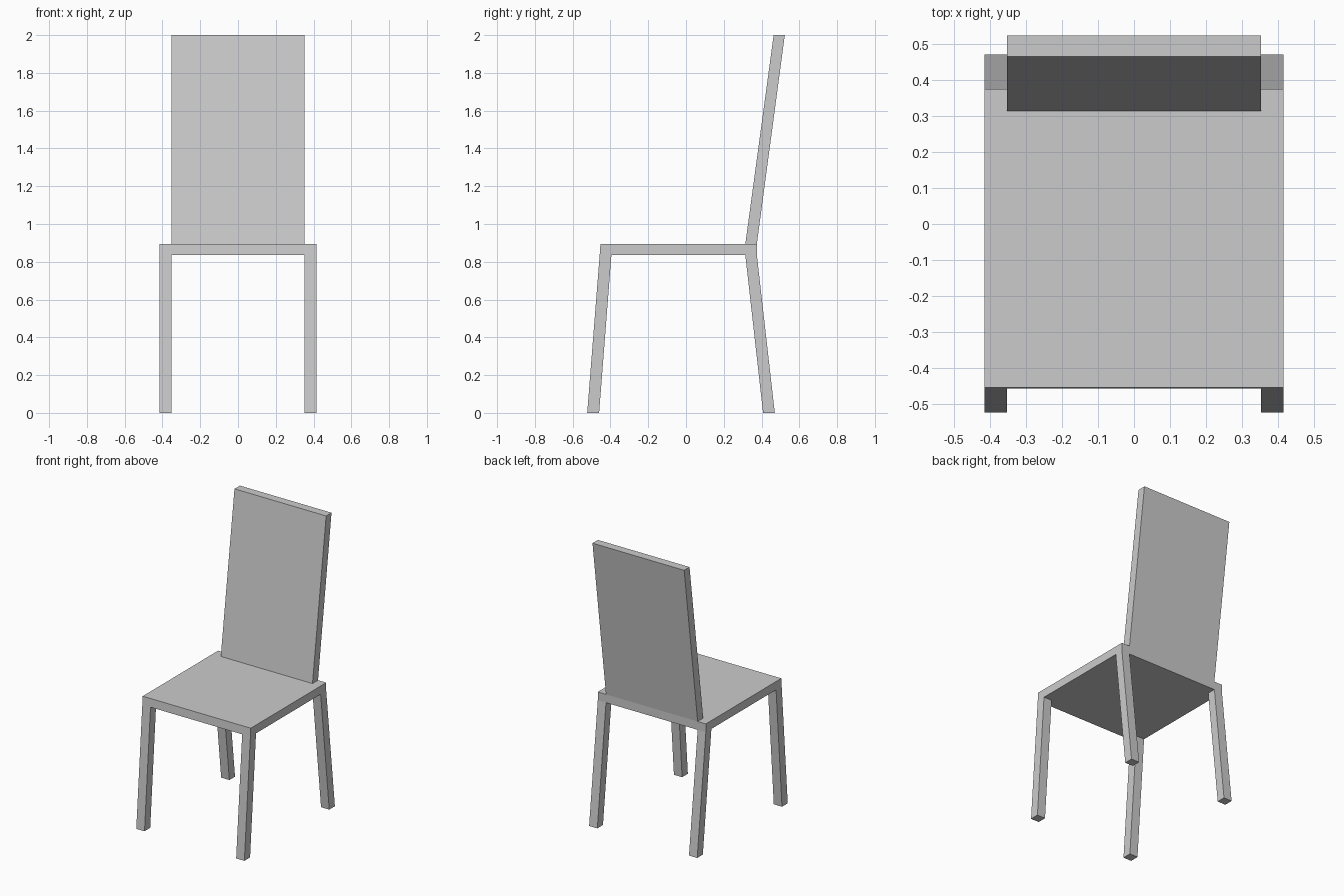
import bpy, bmesh

if "Cube" in bpy.data.objects:
    bpy.data.objects.remove(bpy.data.objects["Cube"])

SEAT_TOP, SEAT_BOTTOM = 0.894, 0.836
HALF_W, LEG_IN = 0.415, 0.352


def extrude_profile(name, profile, x0, x1):
    """Extrude a closed (y, z) side profile from x0 to x1."""
    bm = bmesh.new()
    face = bm.faces.new([bm.verts.new((x0, y, z)) for y, z in profile])
    ext = bmesh.ops.extrude_face_region(bm, geom=[face])
    verts = [g for g in ext["geom"] if isinstance(g, bmesh.types.BMVert)]
    bmesh.ops.translate(bm, verts=verts, vec=(x1 - x0, 0, 0))
    bmesh.ops.recalc_face_normals(bm, faces=bm.faces)
    mesh = bpy.data.meshes.new(name)
    bm.to_mesh(mesh)
    bm.free()
    obj = bpy.data.objects.new(name, mesh)
    bpy.context.collection.objects.link(obj)
    return obj


# Seat slab, its front edge following the slant of the front legs
extrude_profile("seat", [(-0.453, SEAT_TOP), (-0.457, SEAT_BOTTOM),
                         (0.375, SEAT_BOTTOM), (0.375, SEAT_TOP)],
                -HALF_W, HALF_W)

# Reclined backrest panel
extrude_profile("backrest", [(0.314, SEAT_TOP), (0.375, SEAT_TOP),
                             (0.523, 2.0), (0.464, 2.0)],
                -LEG_IN, LEG_IN)

# Splayed legs, mirrored left to right
leg_profiles = {
    "front_legs": [(-0.457, SEAT_BOTTOM), (-0.523, 0), (-0.460, 0), (-0.395, SEAT_BOTTOM)],
    "back_legs": [(0.314, SEAT_BOTTOM), (0.408, 0), (0.470, 0), (0.375, SEAT_BOTTOM)],
}
for name, profile in leg_profiles.items():
    legs = extrude_profile(name, profile, LEG_IN, HALF_W)
    legs.modifiers.new("mirror", 'MIRROR')
